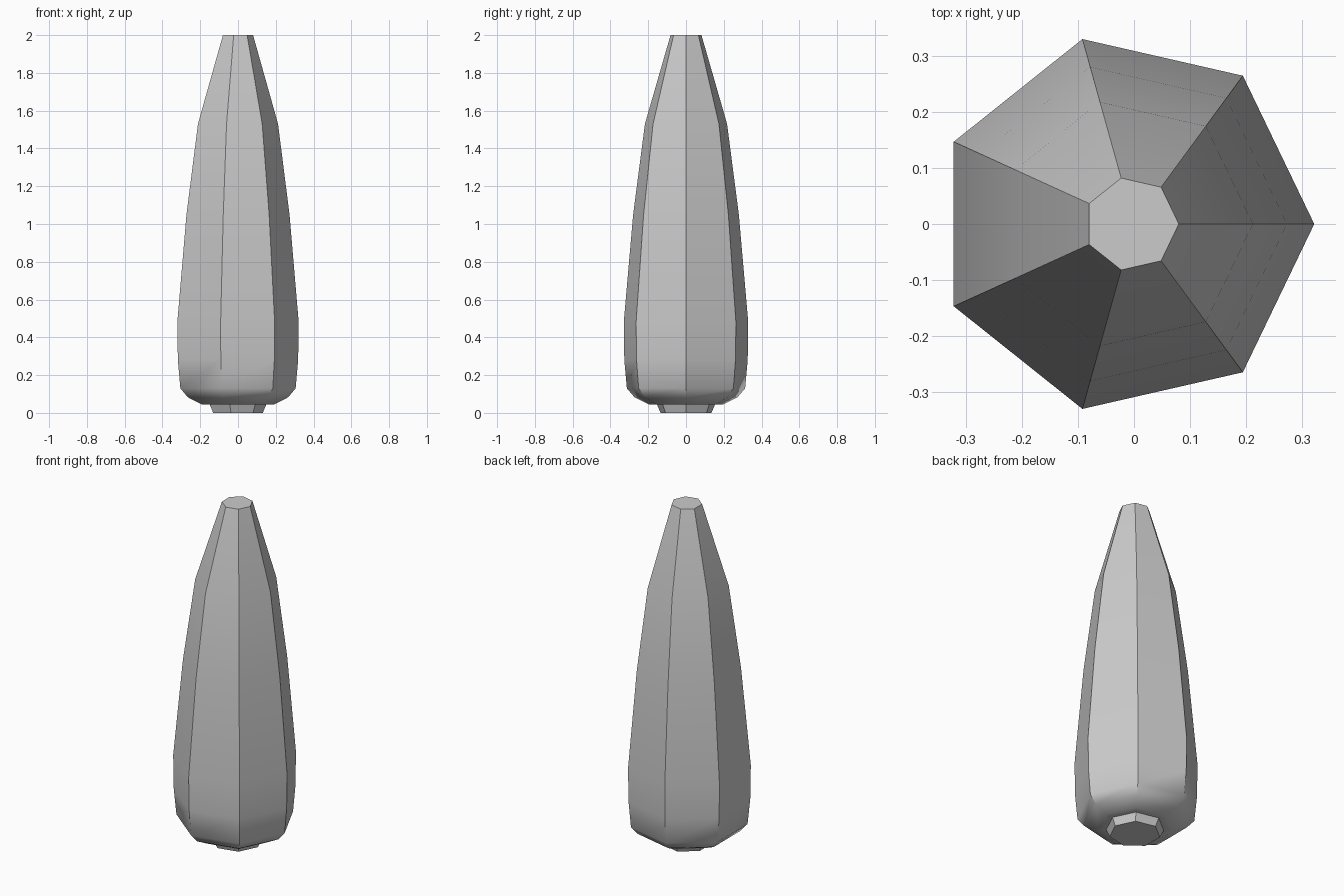
import bpy, bmesh, math

if "Cube" in bpy.data.objects:
    bpy.data.objects.remove(bpy.data.objects["Cube"])

SIDES = 7
# A heptagon is not symmetric in x, so each ring is shifted to centre its extents
OFFSET = (1 - math.cos(math.pi / SIDES)) / 2


def lathe(name, profile, cap_bottom, cap_top):
    bm = bmesh.new()
    rings = []
    for r, z in profile:
        ring = []
        for i in range(SIDES):
            a = 2 * math.pi * i / SIDES
            ring.append(bm.verts.new((r * (math.cos(a) - OFFSET), r * math.sin(a), z)))
        rings.append(ring)
    for lo, hi in zip(rings, rings[1:]):
        for i in range(SIDES):
            j = (i + 1) % SIDES
            bm.faces.new((lo[i], lo[j], hi[j], hi[i]))
    if cap_bottom:
        bm.faces.new(rings[0][::-1])
    if cap_top:
        bm.faces.new(rings[-1])
    mesh = bpy.data.meshes.new(name)
    bm.to_mesh(mesh)
    bm.free()
    obj = bpy.data.objects.new(name, mesh)
    bpy.context.collection.objects.link(obj)
    bpy.ops.object.select_all(action='DESELECT')
    obj.select_set(True)
    bpy.context.view_layer.objects.active = obj
    bpy.ops.object.shade_smooth_by_angle(angle=math.radians(40))
    return obj


# Tapered seven-sided body, from the underside around the stem up to the tip
lathe("tapered_body", [(0.158, 0.045), (0.203, 0.045), (0.28, 0.083), (0.321, 0.13),
                       (0.335, 0.28), (0.338, 0.48), (0.287, 1.05),
                       (0.223, 1.53), (0.084, 2.0)], False, True)

# Short stem that the body stands on
lathe("base_stem", [(0.138, 0.0), (0.158, 0.045)], True, False)
